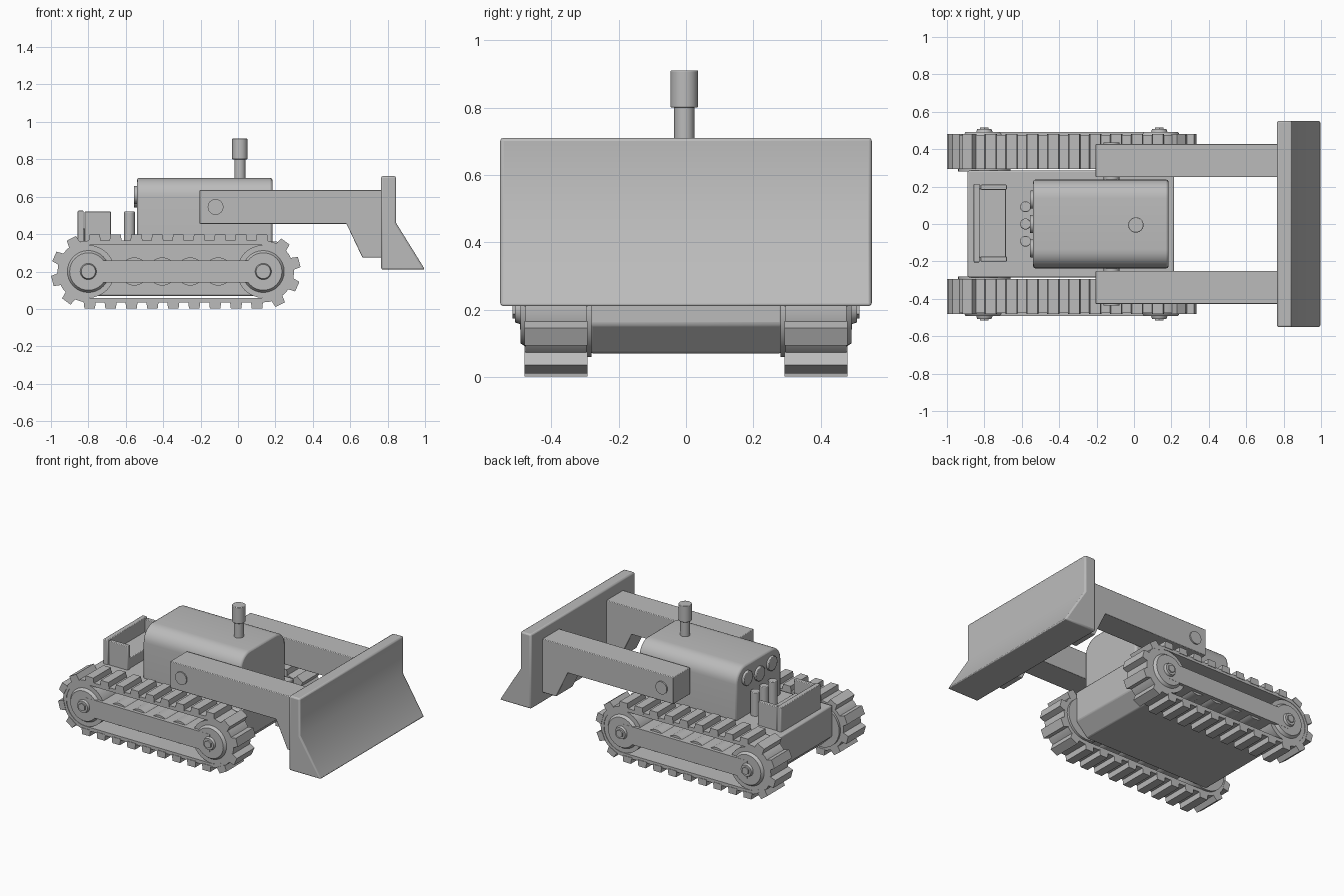
import bpy, bmesh, math
from mathutils import Vector

cube = bpy.data.objects.get("Cube")
if cube:
    bpy.data.objects.remove(cube)

grey = bpy.data.materials.new("plain grey")
grey.use_nodes = True
grey.diffuse_color = (0.5, 0.5, 0.5, 1)
grey.node_tree.nodes["Principled BSDF"].inputs["Base Color"].default_value = (0.5, 0.5, 0.5, 1)


def finish(name, bm, bevel=0.0, smooth=True):
    bmesh.ops.recalc_face_normals(bm, faces=bm.faces)
    mesh = bpy.data.meshes.new(name)
    bm.to_mesh(mesh)
    bm.free()
    mesh.materials.append(grey)
    obj = bpy.data.objects.new(name, mesh)
    bpy.context.collection.objects.link(obj)
    if bevel:
        mod = obj.modifiers.new("Bevel", "BEVEL")
        mod.width, mod.segments = bevel, 2
        mod.angle_limit = math.radians(35)
    if smooth:
        bpy.context.view_layer.objects.active = obj
        obj.select_set(True)
        bpy.ops.object.shade_smooth_by_angle(angle=math.radians(32))
        obj.select_set(False)
    return obj


def add_prism(bm, profile, y0, y1):
    """Extrude an (x, z) outline from y0 to y1."""
    ends = [[bm.verts.new((x, y, z)) for x, z in profile] for y in (y0, y1)]
    for loop in ends:
        bm.faces.new(loop)
    n = len(profile)
    for i in range(n):
        j = (i + 1) % n
        bm.faces.new((ends[0][i], ends[0][j], ends[1][j], ends[1][i]))


def prism(name, profile, y0, y1, bevel=0.0):
    bm = bmesh.new()
    add_prism(bm, profile, y0, y1)
    return finish(name, bm, bevel)


def box(name, x0, x1, y0, y1, z0, z1, bevel=0.004):
    return prism(name, [(x0, z0), (x1, z0), (x1, z1), (x0, z1)], y0, y1, bevel)


def cylinder(name, start, end, r0, r1=None, sides=32, bevel=0.0):
    a, b = Vector(start), Vector(end)
    bm = bmesh.new()
    bmesh.ops.create_cone(bm, cap_ends=True, segments=sides, radius1=r0,
                          radius2=r0 if r1 is None else r1, depth=(b - a).length)
    turn = (b - a).to_track_quat("Z", "Y")
    for v in bm.verts:
        v.co = turn @ v.co + (a + b) / 2
    return finish(name, bm, bevel)


# Chassis between the tracks
prism("chassis", [(-0.8, 0.07), (0.13, 0.07), (0.215, 0.155), (0.215, 0.36),
                  (-0.89, 0.36), (-0.89, 0.155)], -0.285, 0.285, 0.008)

# Engine hood with round shoulders
bm = bmesh.new()
add_prism(bm, [(-0.54, 0.35), (0.185, 0.35), (0.185, 0.7), (-0.54, 0.7)], -0.237, 0.237)
shoulders = [e for e in bm.edges if all(v.co.z > 0.6 for v in e.verts)
             and abs(e.verts[0].co.y - e.verts[1].co.y) < 0.01]
bmesh.ops.bevel(bm, geom=shoulders, offset=0.1, segments=8, profile=0.5, affect="EDGES")
finish("engine_hood", bm, 0.012)

# Exhaust
cylinder("exhaust_pipe", (0.01, -0.005, 0.69), (0.01, -0.005, 0.81), 0.03)
cylinder("exhaust_cap", (0.01, -0.005, 0.8), (0.01, -0.005, 0.91), 0.041, bevel=0.003)

# Gauges and control levers
for i in (-1, 0, 1):
    z = 0.59 + 0.02 * abs(i)
    cylinder("gauge", (-0.53, 0.13 * i, z), (-0.556, 0.13 * i, z), 0.048, bevel=0.004)
    cylinder("control_lever", (-0.58, 0.092 * i, 0.35), (-0.58, 0.092 * i, 0.52), 0.029, bevel=0.004)

# Operator seat
box("seat_back", -0.857, -0.825, -0.205, 0.215, 0.35, 0.525)
box("seat_cushion", -0.83, -0.685, -0.18, 0.19, 0.35, 0.43)
for s in (-1, 1):
    box("seat_arm", -0.82, -0.68, s * 0.178 + 0.005, s * 0.205 + 0.005, 0.35, 0.52)

# Blade
prism("blade", [(0.765, 0.21), (1.0, 0.21), (0.845, 0.46), (0.845, 0.71), (0.765, 0.71)],
      -0.552, 0.552, 0.01)

# Track path: straight runs joined by half circles
REAR, FRONT, AXLE, R = -0.8, 0.135, 0.2, 0.165
RUN = FRONT - REAR
ARC = math.pi * R
LENGTH = 2 * (RUN + ARC)


def track_point(d):
    """Position and outward direction at distance d along the track."""
    d %= LENGTH
    if d < RUN:
        cx, a = REAR + d, math.pi / 2
    elif d < RUN + ARC:
        cx, a = FRONT, math.pi / 2 - (d - RUN) / R
    elif d < 2 * RUN + ARC:
        cx, a = FRONT - (d - RUN - ARC), -math.pi / 2
    else:
        cx, a = REAR, -math.pi / 2 - (d - 2 * RUN - ARC) / R
    out = Vector((math.cos(a), math.sin(a)))
    return Vector((cx, AXLE)) + R * out, out


def stadium(r, steps=16):
    pts = []
    for cx, start in ((FRONT, -math.pi / 2), (REAR, math.pi / 2)):
        for i in range(steps + 1):
            a = start + math.pi * i / steps
            pts.append((cx + r * math.cos(a), AXLE + r * math.sin(a)))
    return pts


for s, side in ((-1, "right"), (1, "left")):
    # Track belt as a hollow loop
    bm = bmesh.new()
    rims = [[[bm.verts.new((x, s * y, z)) for x, z in stadium(r)] for y in (0.295, 0.477)]
            for r in (R, R - 0.024)]
    n = len(rims[0][0])
    for i in range(n):
        j = (i + 1) % n
        for a, b in ((rims[0][0], rims[0][1]), (rims[1][0], rims[1][1]),
                     (rims[0][0], rims[1][0]), (rims[0][1], rims[1][1])):
            bm.faces.new((a[i], a[j], b[j], b[i]))
    finish(side + "_track_belt", bm)

    # Track cleats
    bm = bmesh.new()
    cleats = 26
    for k in range(cleats):
        p, out = track_point((k + 0.3) * LENGTH / cleats)
        along = Vector((out.y, -out.x))
        quad = [p + along * w + out * h for w, h in
                ((-0.033, -0.008), (0.033, -0.008), (0.028, 0.034), (-0.028, 0.034))]
        add_prism(bm, quad, s * 0.293, s * 0.48)
    finish(side + "_track_cleats", bm, smooth=False)

    # Wheels, hubs and axle bolts
    for x in (REAR, FRONT):
        def disc(name, y0, y1, r0, r1=None, **kw):
            cylinder(side + name, (x, s * y0, AXLE), (x, s * y1, AXLE), r0, r1, **kw)
        disc("_wheel", 0.28, 0.474, 0.141)
        disc("_wheel_face", 0.47, 0.492, 0.115, 0.1)
        disc("_hub", 0.485, 0.508, 0.046, 0.038)
        disc("_axle_bolt", 0.5, 0.516, 0.026, sides=6)

    # Side rail and rollers
    box(side + "_side_rail", REAR, FRONT, s * 0.3, s * 0.493, 0.14, 0.26, 0.0)
    for i in range(4):
        x = -0.555 + 0.15 * i
        cylinder(side + "_roller", (x, s * 0.3, AXLE), (x, s * 0.47, AXLE), 0.075)

    # Lift arm and its pivot pin
    prism(side + "_lift_arm", [(-0.205, 0.455), (0.58, 0.455), (0.665, 0.275), (0.77, 0.275),
                               (0.77, 0.635), (-0.205, 0.635)], s * 0.25, s * 0.427, 0.004)
    cylinder(side + "_pivot_pin", (-0.12, s * 0.2, 0.545), (-0.12, s * 0.436, 0.545), 0.042)
